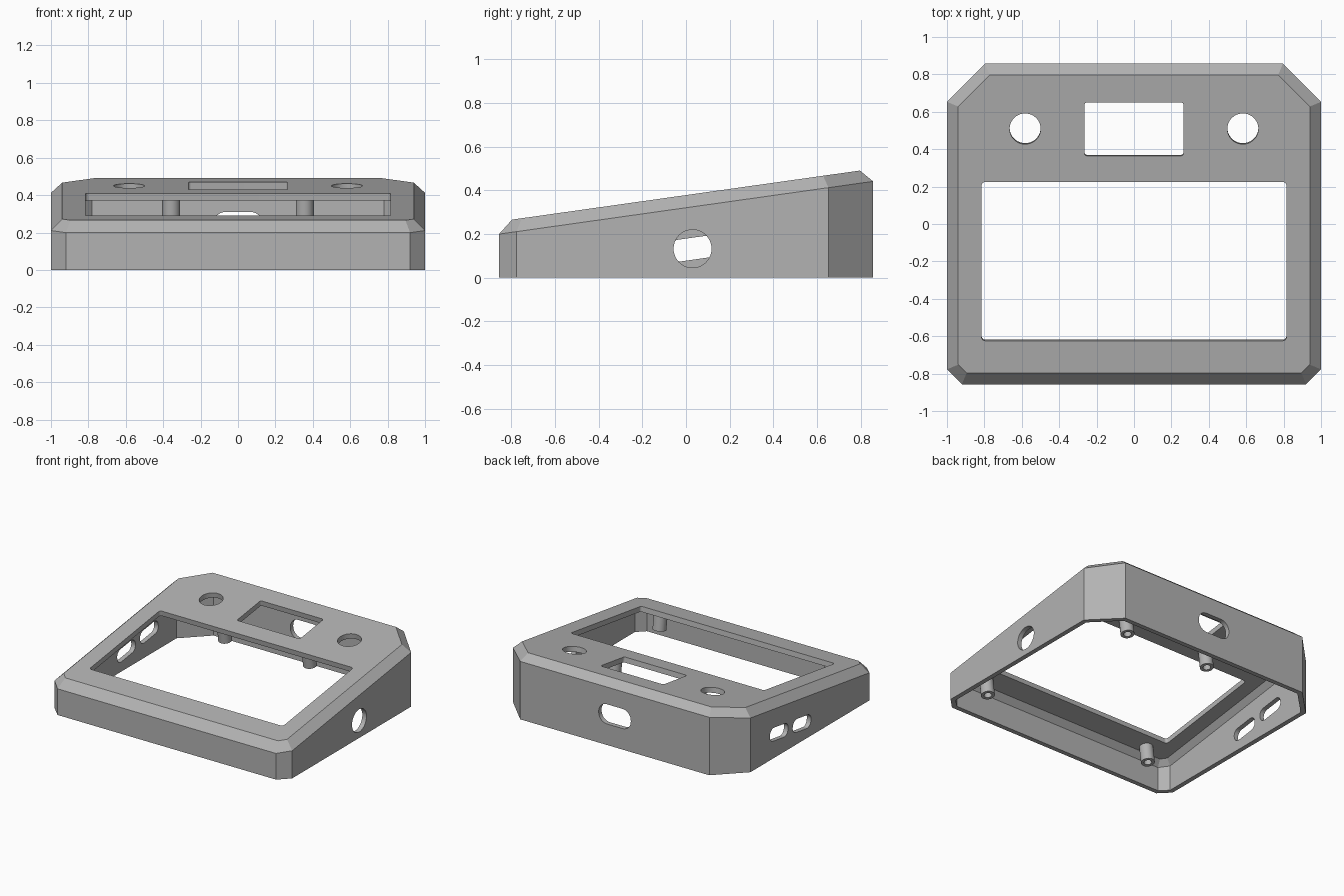
import bpy, bmesh, math
from mathutils import Matrix, Vector

cube = bpy.data.objects.get("Cube")
if cube:
    bpy.data.objects.remove(cube)

SLOPE = 0.141                      # rise of the tilted lid along y
TILT = math.atan(SLOPE)
X = Vector((1, 0, 0))
Y = Vector((0, 1, 0))
Z = Vector((0, 0, 1))
ALONG = Vector((0, math.cos(TILT), math.sin(TILT)))
NORMAL = X.cross(ALONG)

grey = bpy.data.materials.new("plain grey")
grey.use_nodes = True
grey.diffuse_color = (0.45, 0.45, 0.45, 1)
grey.node_tree.nodes["Principled BSDF"].inputs["Base Color"].default_value = (0.45, 0.45, 0.45, 1)


def new_object(name, bm):
    bmesh.ops.recalc_face_normals(bm, faces=bm.faces)
    mesh = bpy.data.meshes.new(name)
    bm.to_mesh(mesh)
    bm.free()
    mesh.materials.append(grey)
    obj = bpy.data.objects.new(name, mesh)
    bpy.context.collection.objects.link(obj)
    return obj


def shade(obj):
    bpy.ops.object.select_all(action='DESELECT')
    obj.select_set(True)
    bpy.context.view_layer.objects.active = obj
    bpy.ops.object.shade_smooth_by_angle(angle=math.radians(20))


def frame(u, v, w, origin):
    m = Matrix((u, v, w)).transposed().to_4x4()
    m.translation = origin
    return m


def lid(y, base=0.378):
    return base + SLOPE * y


def outline(bm, inset, base=None):
    """Cut-corner footprint, flat on the floor or following the tilted lid."""
    hx, hy = 1 - inset, 0.857 - inset
    cf, cb = 0.08 - 0.586 * inset, 0.204 - 0.586 * inset
    half = [(hx - cf, -hy), (hx, cf - hy), (hx, hy - cb), (hx - cb, hy)]
    pts = half + [(-x, y) for x, y in reversed(half)]
    return [bm.verts.new((x, y, 0 if base is None else lid(y, base))) for x, y in pts]


def bridge(bm, a, b):
    for i in range(len(a)):
        j = (i + 1) % len(a)
        bm.faces.new((a[i], a[j], b[j], b[i]))


def cutter(width, height, radius, depth, matrix):
    """Rounded-rectangle prism used to pierce the shell."""
    bm = bmesh.new()
    ring = []
    steps = 10
    for q, (sx, sy) in enumerate([(1, 1), (-1, 1), (-1, -1), (1, -1)]):
        for k in range(steps + 1):
            a = math.pi / 2 * (q + k / steps)
            ring.append((sx * (width / 2 - radius) + radius * math.cos(a),
                         sy * (height / 2 - radius) + radius * math.sin(a)))
    low, high = [[bm.verts.new((x, y, z)) for x, y in ring] for z in (-depth, depth)]
    bridge(bm, low, high)
    bm.faces.new(low)
    bm.faces.new(high)
    bmesh.ops.remove_doubles(bm, verts=bm.verts, dist=1e-4)
    bm.transform(matrix)
    obj = new_object("cutter", bm)
    obj.hide_render = True
    return obj


# Hollow wedge shell, open underneath, with bevelled lid edge
bm = bmesh.new()
rings = [outline(bm, 0.06, 0.378), outline(bm, 0, 0.32), outline(bm, 0),
         outline(bm, 0.035), outline(bm, 0.035, 0.30), outline(bm, 0.075, 0.338)]
for a, b in zip(rings, rings[1:]):
    bridge(bm, a, b)
bm.faces.new(rings[0])
bm.faces.new(rings[-1])
shell = new_object("case_shell", bm)


# Openings through the lid
def lid_frame(x, y):
    return frame(X, ALONG, NORMAL, Vector((x, y, lid(y))))


cutters = [
    cutter(1.63, 0.857, 0.02, 0.1, lid_frame(0, -0.2)),
    cutter(0.53, 0.289, 0.015, 0.1, lid_frame(0, 0.507)),
]
for s in (-1, 1):
    cutters.append(cutter(0.166, 0.166, 0.0829, 0.1, lid_frame(s * 0.582, 0.509)))


# Openings through the side and back walls
def side_frame(x, y):
    return frame(ALONG, X.cross(ALONG), X, Vector((x, y, lid(y, 0.128))))


cutters += [
    cutter(0.174, 0.174, 0.0869, 0.1, side_frame(1, 0.03)),
    cutter(0.22, 0.1, 0.045, 0.1, side_frame(-1, 0.035)),
    cutter(0.22, 0.1, 0.045, 0.1, side_frame(-1, 0.31)),
    cutter(0.13, 0.07, 0.01, 0.1, side_frame(-1, -0.46)),
    cutter(0.27, 0.15, 0.07, 0.1, frame(-X, Z, Y, Vector((0, 0.857, 0.235)))),
]

for c in cutters:
    mod = shell.modifiers.new("opening", 'BOOLEAN')
    mod.operation = 'DIFFERENCE'
    mod.solver = 'EXACT'
    mod.object = c
bpy.context.view_layer.update()
cut_mesh = bpy.data.meshes.new_from_object(shell.evaluated_get(bpy.context.evaluated_depsgraph_get()))
shell.modifiers.clear()
shell.data = cut_mesh
for c in cutters:
    bpy.data.objects.remove(c)
shade(shell)


# Hollow screw posts hanging from the lid
def post(name, x, y):
    bm = bmesh.new()
    loops = []
    for r, z in ((0.048, 0), (0.048, -0.15), (0.027, -0.15), (0.027, 0)):
        loops.append([bm.verts.new((r * math.cos(a), r * math.sin(a), z))
                      for a in (math.tau * i / 32 for i in range(32))])
    for i in range(4):
        bridge(bm, loops[i], loops[(i + 1) % 4])
    bm.transform(frame(X, ALONG, NORMAL, Vector((x, y, lid(y, 0.358)))))
    shade(new_object(name, bm))


for side, s in (("left", 1), ("right", -1)):
    post("front_post_" + side, s * 0.72, -0.73)
    post("back_post_" + side, s * 0.357, 0.335)
